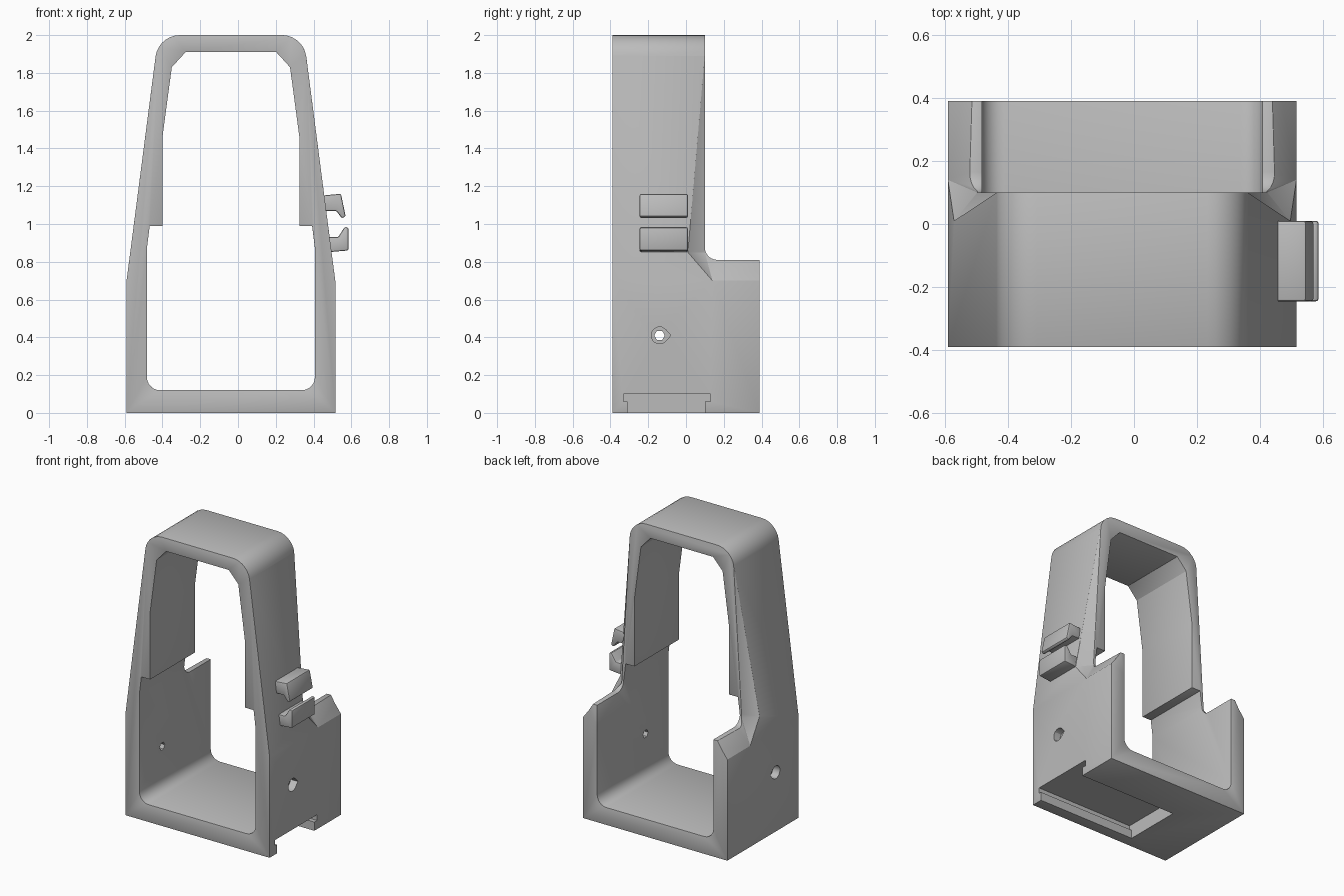
import bpy, bmesh
from math import sin, cos, pi, radians
from mathutils import Vector

if "Cube" in bpy.data.objects:
    bpy.data.objects.remove(bpy.data.objects["Cube"])

MID = -0.0375   # x of the bracket's symmetry plane

grey = bpy.data.materials.new("plain grey")
grey.use_nodes = True
GREY = (0.5, 0.5, 0.5, 1)
grey.diffuse_color = GREY
grey.node_tree.nodes["Principled BSDF"].inputs["Base Color"].default_value = GREY


def make(name, bm):
    bmesh.ops.recalc_face_normals(bm, faces=bm.faces)
    mesh = bpy.data.meshes.new(name)
    bm.to_mesh(mesh)
    bm.free()
    mesh.materials.append(grey)
    obj = bpy.data.objects.new(name, mesh)
    bpy.context.collection.objects.link(obj)
    return obj


def prism(name, points, axis, start, end):
    """Extrude a profile along x (points are y, z) or y (points are x, z)."""
    bm = bmesh.new()
    place = (lambda p: (start, p[0], p[1])) if axis == "x" else (lambda p: (p[0], start, p[1]))
    face = bm.faces.new([bm.verts.new(place(p)) for p in points])
    ext = bmesh.ops.extrude_face_region(bm, geom=[face])
    step = Vector((end - start, 0, 0) if axis == "x" else (0, end - start, 0))
    bmesh.ops.translate(bm, vec=step, verts=[v for v in ext["geom"] if isinstance(v, bmesh.types.BMVert)])
    return make(name, bm)


def hull(name, points):
    bm = bmesh.new()
    for p in points:
        bm.verts.new(p)
    bmesh.ops.convex_hull(bm, input=bm.verts)
    return make(name, bm)


def arc(cx, cz, r, a0, a1, n=6):
    angles = [radians(a0 + (a1 - a0) * i / n) for i in range(n + 1)]
    return [(cx + r * cos(a), cz + r * sin(a)) for a in angles]


def both_sides(half):
    """Complete a right-hand half profile with its mirror image."""
    right = [(MID + x, z) for x, z in half]
    return right + [(MID - x, z) for x, z in reversed(half)]


def apply(obj, mod):
    with bpy.context.temp_override(object=obj, active_object=obj):
        bpy.ops.object.modifier_apply(modifier=mod.name)


def boolean(obj, tool, operation="DIFFERENCE"):
    mod = obj.modifiers.new("bool", "BOOLEAN")
    mod.operation, mod.object, mod.solver = operation, tool, "EXACT"
    apply(obj, mod)
    bpy.data.objects.remove(tool)


def soften(obj, width, segments=2):
    mod = obj.modifiers.new("edges", "BEVEL")
    mod.width, mod.segments = width, segments
    mod.limit_method, mod.angle_limit = "ANGLE", radians(32)
    apply(obj, mod)


# Outer shell: straight base, tapered upper arch, rounded crown
outer = [(0.5525, 0), (0.5525, 0.7)] + arc(0.27, 1.87, 0.13, 8, 90, 7)
bracket = prism("bracket_frame", both_sides(outer), "y", -0.39, 0.39)

# Opening: rounded floor, side ledges, chamfered top
inner = arc(0.375, 0.19, 0.07, -90, 0) + [
    (0.445, 0.87), (0.43, 0.99), (0.3625, 0.99), (0.3625, 1.46),
    (0.313, 1.83), (0.24, 1.91)]
boolean(bracket, prism("opening_cutter", both_sides(inner), "y", -1, 1))

# Upper arch is shallower than the base, with a fillet between
back = [(0.1, 2.2), (0.1, 0.88)] + arc(0.165, 0.875, 0.065, 190, 270, 5) + [(0.6, 0.81), (0.6, 2.2)]
boolean(bracket, prism("back_cutter", back, "x", -1, 1))

# Growing chamfer on the rear edges of the arch and the sloped rear wall tops
wedge = [(0.397, 0.1, 1.9), (0.5325, 0.01, 0.85), (0.46, 0.1, 0.85),
         (0.5525, 0.14, 0.7), (0.47, 0.6, 0.81), (0.5525, 0.6, 0.7)]
wedge += [(x + 0.2, y, z) for x, y, z in wedge]
for side in (1, -1):
    boolean(bracket, hull("wedge_cutter", [(MID + side * x, y, z) for x, y, z in wedge]))

soften(bracket, 0.012)

# Rail slot under the base, open on one side
slot = [(-0.31, -0.1), (-0.31, 0.06), (-0.33, 0.06), (-0.33, 0.1),
        (0.13, 0.1), (0.13, 0.06), (0.1, 0.06), (0.1, -0.1)]
boolean(bracket, prism("slot_cutter", slot, "x", -0.24, 1))

# Cross holes with wider teardrop recesses on the outside
HOLE_Y, HOLE_Z = -0.14, 0.41
boolean(bracket, prism("hole_cutter", arc(HOLE_Y, HOLE_Z, 0.028, 0, 300, 5), "x", -1, 1))
drop = arc(HOLE_Y, HOLE_Z, 0.045, 45, 315, 9) + [(HOLE_Y + 0.06, HOLE_Z)]
for side in (1, -1):
    boolean(bracket, prism("recess_cutter", drop, "x", MID + side * 0.5, MID + side * 0.7))

# Pair of hooked clips on one side
clips = {
    "upper_clip": [(0.44, 1.15), (0.545, 1.16), (0.57, 1.04), (0.55, 1.03), (0.52, 1.07), (0.45, 1.07)],
    "lower_clip": [(0.47, 0.93), (0.53, 0.93), (0.565, 0.985), (0.585, 0.98), (0.585, 0.86), (0.47, 0.85)],
}
parts = [bracket]
for name, points in clips.items():
    clip = prism(name, points, "y", -0.245, 0.01)
    soften(clip, 0.008)
    parts.append(clip)

for obj in parts:
    bpy.ops.object.select_all(action="DESELECT")
    obj.select_set(True)
    bpy.context.view_layer.objects.active = obj
    bpy.ops.object.shade_smooth_by_angle(angle=radians(30))
